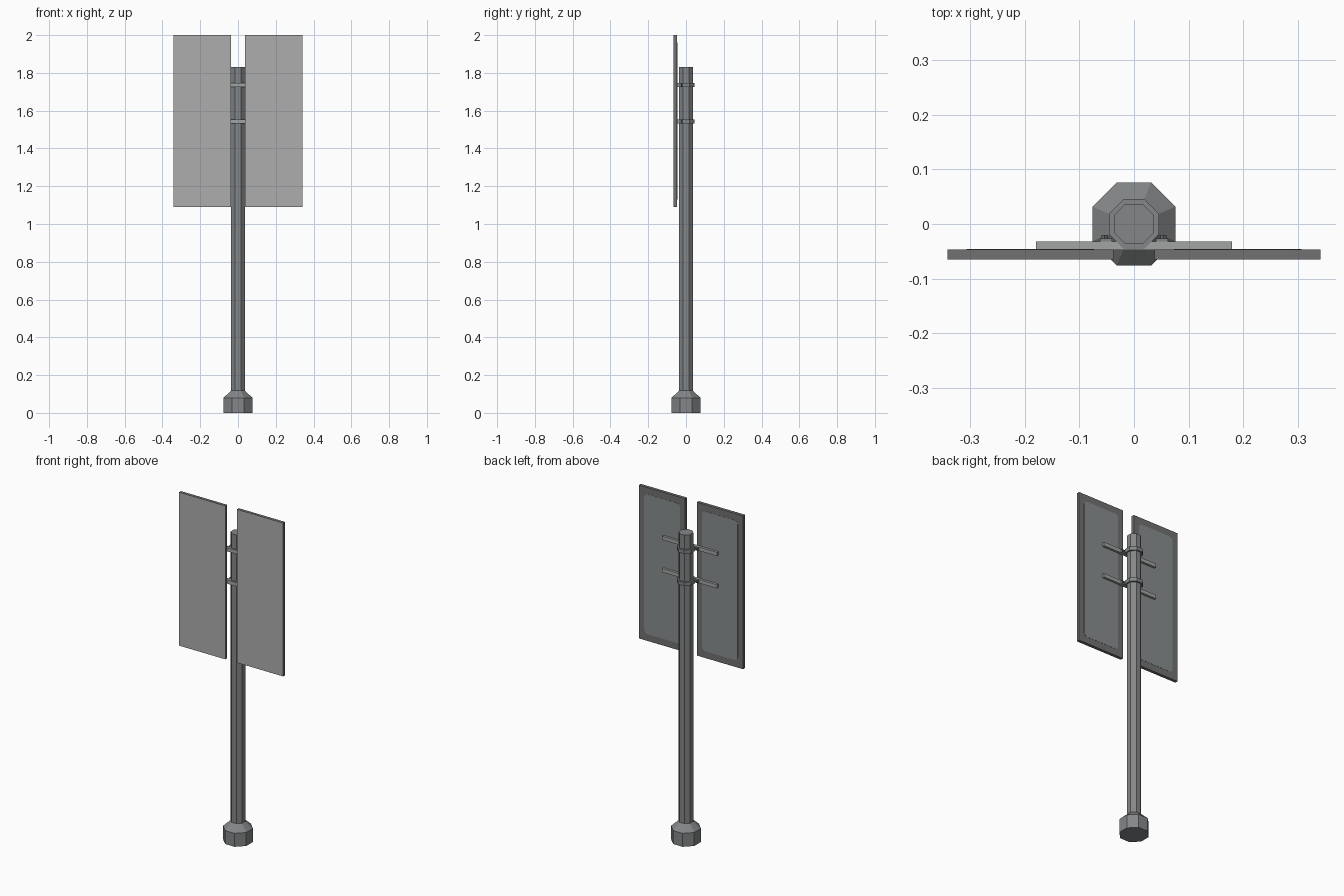
import bpy, bmesh, math
from mathutils import Matrix

cube = bpy.data.objects.get("Cube")
if cube:
    bpy.data.objects.remove(cube, do_unlink=True)


def material(name, r, g, b):
    m = bpy.data.materials.new(name)
    m.use_nodes = True
    m.diffuse_color = (r, g, b, 1)
    m.node_tree.nodes["Principled BSDF"].inputs["Base Color"].default_value = (r, g, b, 1)
    return m


steel = material("pole steel", 0.23, 0.24, 0.245)
face_grey = material("board face grey", 0.42, 0.42, 0.42)
frame_grey = material("board frame grey", 0.165, 0.165, 0.165)
back_grey = material("board back grey", 0.25, 0.27, 0.275)
bar_grey = material("bar light grey", 0.36, 0.37, 0.37)
dark = material("clamp dark steel", 0.13, 0.135, 0.14)


def finish(name, bm, *mats):
    bmesh.ops.recalc_face_normals(bm, faces=bm.faces)
    mesh = bpy.data.meshes.new(name)
    bm.to_mesh(mesh)
    bm.free()
    for m in mats:
        mesh.materials.append(m)
    ob = bpy.data.objects.new(name, mesh)
    bpy.context.collection.objects.link(ob)
    return ob


def box_bm(x, y, z):
    bm = bmesh.new()
    bmesh.ops.create_cube(bm, size=1)
    for v in bm.verts:
        v.co = [r[0] if c < 0 else r[1] for r, c in zip((x, y, z), v.co)]
    return bm


def octagon_lathe(name, profile, mat, closed=False):
    """Stack of octagons, given as (half width across flats, z)."""
    bm = bmesh.new()
    rings = []
    for half, z in profile:
        r = half / math.cos(math.pi / 8)
        rings.append([bm.verts.new((r * math.cos(a), r * math.sin(a), z))
                      for a in [(i + 0.5) * math.pi / 4 for i in range(8)]])
    pairs = list(zip(rings, rings[1:]))
    if closed:
        pairs.append((rings[-1], rings[0]))
    else:
        bm.faces.new(rings[0])
        bm.faces.new(rings[-1])
    for lo, hi in pairs:
        for i in range(8):
            j = (i + 1) % 8
            bm.faces.new((lo[i], lo[j], hi[j], hi[i]))
    return finish(name, bm, mat)


# Octagonal footing and pole
octagon_lathe("base", [(0.076, 0), (0.076, 0.08), (0.037, 0.118)], steel)
octagon_lathe("pole", [(0.037, 0.1), (0.037, 1.83)], steel)

# Two boards: pale front, dark rim, painted back panel with clipped corners
for side, s in (("left", 1), ("right", -1)):
    xs = sorted((s * 0.038, s * 0.342))
    bm = box_bm(xs, (-0.065, -0.047), (1.09, 2.0))
    bm.normal_update()
    for f in bm.faces:
        f.material_index = 1 if f.normal.y < -0.9 else 0
    finish(side + "_board", bm, frame_grey, face_grey)

    bm = box_bm((xs[0] + 0.035, xs[1] - 0.035), (-0.048, -0.046), (1.13, 1.96))
    upright = [e for e in bm.edges if abs(e.verts[0].co.y - e.verts[1].co.y) > 0.001]
    bmesh.ops.bevel(bm, geom=upright, offset=0.02, segments=2, profile=0.5, affect='EDGES')
    finish(side + "_back_panel", bm, back_grey)

# Clamps, crossbars and bolts at both heights
for level, z in (("upper", 1.735), ("lower", 1.543)):
    lo, hi = z - 0.011, z + 0.011
    octagon_lathe(level + "_clamp", [(0.036, lo), (0.046, lo), (0.046, hi), (0.036, hi)],
                  steel, closed=True)
    finish(level + "_crossbar", box_bm((-0.18, 0.18), (-0.0475, -0.032), (lo, hi)), bar_grey)
    for side, s in (("left", 1), ("right", -1)):
        finish(f"{level}_{side}_clamp_ear",
               box_bm(sorted((s * 0.04, s * 0.062)), (-0.033, -0.027), (lo, hi)), steel)
        bm = bmesh.new()
        bmesh.ops.create_cone(bm, cap_ends=True, segments=6, radius1=0.006, radius2=0.006,
                              depth=0.012, matrix=Matrix.Translation((s * 0.054, -0.026, z))
                              @ Matrix.Rotation(math.pi / 2, 4, 'X'))
        finish(f"{level}_{side}_bolt", bm, dark)
